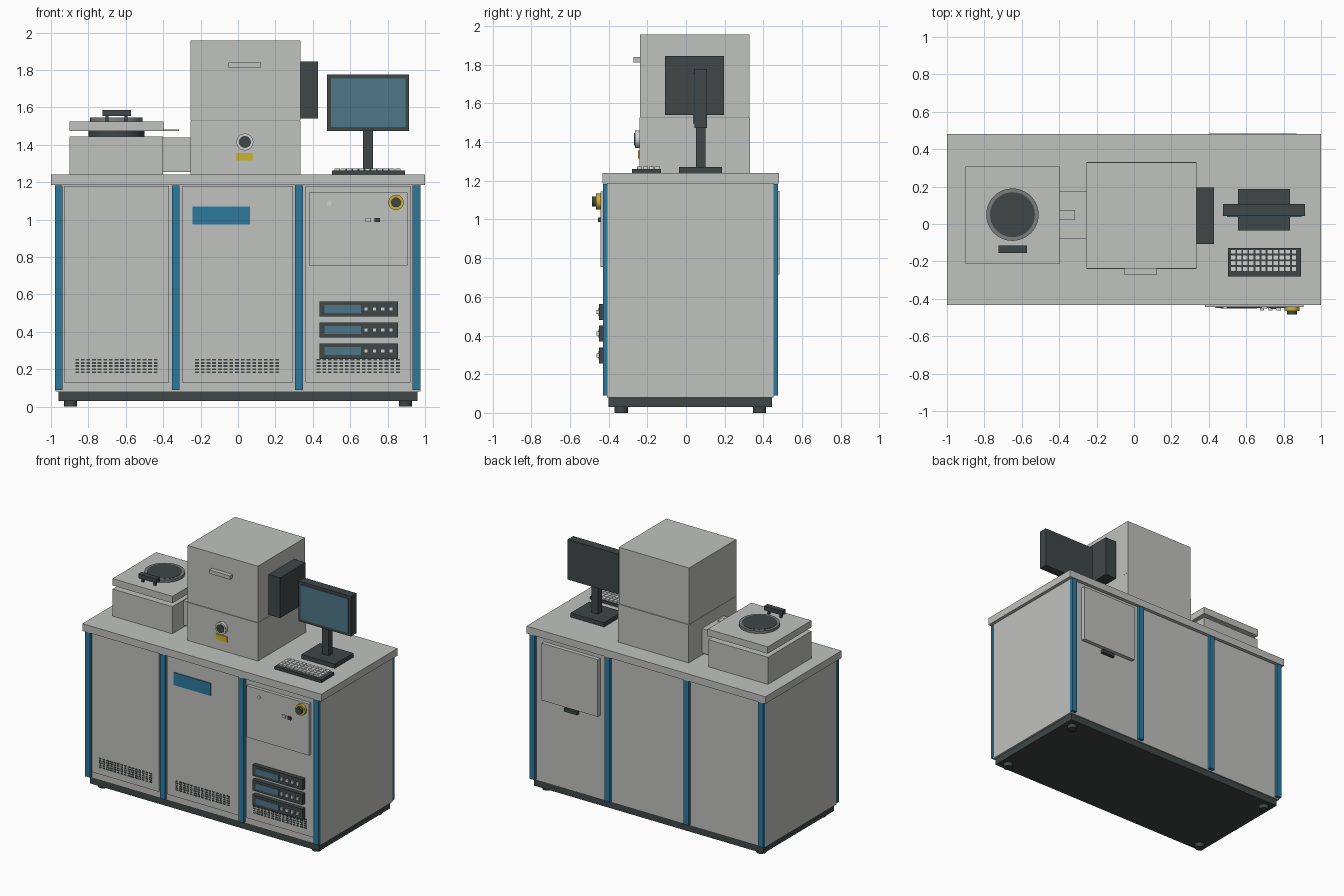
import bpy, math

cube = bpy.data.objects.get("Cube")
if cube:
    bpy.data.objects.remove(cube, do_unlink=True)


def material(name, rgb):
    m = bpy.data.materials.new(name)
    m.use_nodes = True
    m.diffuse_color = (*rgb, 1)
    m.node_tree.nodes["Principled BSDF"].inputs["Base Color"].default_value = (*rgb, 1)
    return m


GREY = material("panel grey", (0.53, 0.54, 0.52))
DARK = material("charcoal", (0.05, 0.062, 0.062))
BLUE = material("trim blue", (0.025, 0.19, 0.34))
SCREEN = material("screen blue", (0.075, 0.18, 0.25))
YELLOW = material("warning yellow", (0.6, 0.45, 0.025))
SILVER = material("light metal", (0.65, 0.66, 0.65))
STEEL = material("mid grey", (0.2, 0.21, 0.21))


def finish(name, verts, faces, mat):
    mesh = bpy.data.meshes.new(name)
    mesh.from_pydata(verts, [], faces)
    mesh.materials.append(mat)
    ob = bpy.data.objects.new(name, mesh)
    bpy.context.scene.collection.objects.link(ob)
    return ob


def boxes(name, spans, mat):
    """One object made of boxes, each given as three (low, high) ranges."""
    verts, faces = [], []
    for sx, sy, sz in spans:
        n = len(verts)
        verts += [(x, y, z) for x in sx for y in sy for z in sz]
        for f in ((0, 1, 3, 2), (4, 6, 7, 5), (0, 4, 5, 1),
                  (2, 3, 7, 6), (0, 2, 6, 4), (1, 5, 7, 3)):
            faces.append([n + i for i in f])
    return finish(name, verts, faces, mat)


def box(name, x, y, z, mat, bevel=0):
    ob = boxes(name, [(x, y, z)], mat)
    if bevel:
        mod = ob.modifiers.new("Bevel", "BEVEL")
        mod.width = bevel
    return ob


def cyl(name, centre, r, depth, mat, front=False, sides=40):
    bpy.ops.mesh.primitive_cylinder_add(
        vertices=sides, radius=r, depth=depth, location=centre,
        rotation=(math.pi / 2 if front else 0, 0, 0))
    ob = bpy.context.object
    ob.name = name
    ob.data.materials.append(mat)
    bpy.ops.object.shade_smooth_by_angle()
    return ob


def around(c, half):
    return (c - half, c + half)


# Cabinet
box("cabinet_body", (-0.975, 0.975), (-0.408, 0.453), (0.08, 1.185), GREY)
box("worktop", (-1, 1), (-0.432, 0.48), (1.185, 1.24), GREY)
box("plinth", (-0.96, 0.96), (-0.4, 0.445), (0.03, 0.08), DARK)
for x in (-0.895, 0.895):
    for y in (-0.335, 0.38):
        cyl("foot", (x, y, 0.015), 0.034, 0.03, DARK)

# Blue trim posts, front and back
for x in (-0.958, -0.333, 0.327, 0.955):
    for side, y in (("front", (-0.43, -0.406)), ("back", (0.452, 0.476))):
        box(side + "_trim_post", around(x, 0.021), y, (0.09, 1.183), BLUE)

# Front doors with vent slots
for lo, hi, v0, v1 in ((-0.93, -0.37, -0.875, -0.425),
                       (-0.3, 0.295, -0.235, 0.225),
                       (0.36, 0.925, 0.415, 0.87)):
    box("front_door", (lo, hi), (-0.417, -0.408), (0.13, 1.18), GREY)
    pitch = (v1 - v0) / 15
    boxes("vent_slots", [(around(v0 + (i + 0.5) * pitch, pitch * 0.33), (-0.42, -0.416),
                          around(0.184 + j * 0.0165, 0.0045))
                         for i in range(15) for j in range(5)], DARK)
box("blue_label_plate", (-0.243, 0.065), (-0.424, -0.416), (0.975, 1.07), BLUE)

# Control panel
box("control_panel", (0.38, 0.905), (-0.443, -0.416), (0.755, 1.145), GREY)
cyl("stop_collar", (0.845, -0.453, 1.092), 0.041, 0.022, YELLOW, True)
cyl("stop_button", (0.845, -0.474, 1.092), 0.026, 0.022, DARK, True)
cyl("key_lock", (0.488, -0.446, 1.085), 0.012, 0.01, SILVER, True, 24)
box("light_switch", around(0.697, 0.014), (-0.452, -0.443), around(0.998, 0.011), SILVER)
box("dark_switch", around(0.745, 0.014), (-0.455, -0.443), around(0.998, 0.011), DARK)

# Rack instruments
for z in (0.297, 0.41, 0.522):
    box("rack_unit", (0.435, 0.855), (-0.45, -0.416), around(z, 0.041), DARK)
    box("rack_display", (0.463, 0.657), (-0.453, -0.449), around(z, 0.022), SCREEN)
    boxes("rack_buttons", [(around(0.685 + i * 0.0445, 0.011), (-0.462, -0.449),
                            around(z, 0.011)) for i in range(4)], SILVER)

# Rear hatch
box("rear_hatch", (0.4, 0.87), (0.453, 0.484), (0.715, 1.147), GREY)
box("rear_hatch_latch", around(0.635, 0.055), (0.453, 0.476), (0.675, 0.7), DARK)

# Main tower
box("tower_lower", (-0.255, 0.335), (-0.24, 0.332), (1.24, 1.528), GREY)
box("tower_upper", (-0.255, 0.333), (-0.238, 0.328), (1.53, 1.957), GREY)
box("tower_seam", (-0.252, 0.33), (-0.234, 0.324), (1.527, 1.531), STEEL)
box("tower_handle", (-0.05, 0.122), (-0.272, -0.238), (1.812, 1.84), GREY)
cyl("viewport_ring", (0.037, -0.25, 1.415), 0.045, 0.026, SILVER, True)
cyl("viewport_glass", (0.037, -0.257, 1.415), 0.032, 0.022, DARK, True)
box("warning_plate", (-0.012, 0.08), (-0.247, -0.239), (1.315, 1.357), YELLOW)
box("side_electronics_box", (0.333, 0.428), (-0.108, 0.196), (1.54, 1.845), DARK)

# Sample chamber
box("chamber_base", (-0.9, -0.4), (-0.213, 0.305), (1.24, 1.445), GREY)
cyl("chamber_seal", (-0.65, 0.05, 1.46), 0.15, 0.03, DARK)
box("chamber_lid", (-0.9, -0.397), (-0.215, 0.308), (1.473, 1.525), GREY)
cyl("window_ring", (-0.65, 0.05, 1.535), 0.14, 0.02, STEEL)
cyl("window_glass", (-0.65, 0.05, 1.537), 0.12, 0.02, DARK)
box("lid_handle", (-0.725, -0.573), (-0.156, -0.116), (1.553, 1.585), DARK)
boxes("lid_handle_posts", [(around(x, 0.008), around(-0.136, 0.008), (1.524, 1.554))
                           for x in (-0.7, -0.6)], DARK)
box("transfer_neck", (-0.4, -0.255), (-0.08, 0.175), (1.255, 1.44), GREY)
box("lid_latch", (-0.398, -0.315), (0.022, 0.076), (1.473, 1.482), GREY)

# Monitor
box("monitor_base", (0.555, 0.835), (-0.035, 0.187), (1.24, 1.272), DARK)
box("monitor_stem", around(0.695, 0.027), (0.052, 0.1), (1.27, 1.52), DARK)
box("monitor_case", (0.477, 0.915), (0.043, 0.108), (1.473, 1.777), DARK)
box("monitor_screen", (0.498, 0.895), (0.037, 0.044), (1.496, 1.755), SCREEN)

# Keyboard
box("keyboard_body", (0.503, 0.893), (-0.28, -0.128), (1.24, 1.262), DARK)
boxes("keyboard_keys", [(around(0.53 + i * 0.0325, 0.0142), around(-0.24 + j * 0.0305, 0.0132),
                         (1.26, 1.274)) for i in range(11) for j in range(4)], SILVER)
